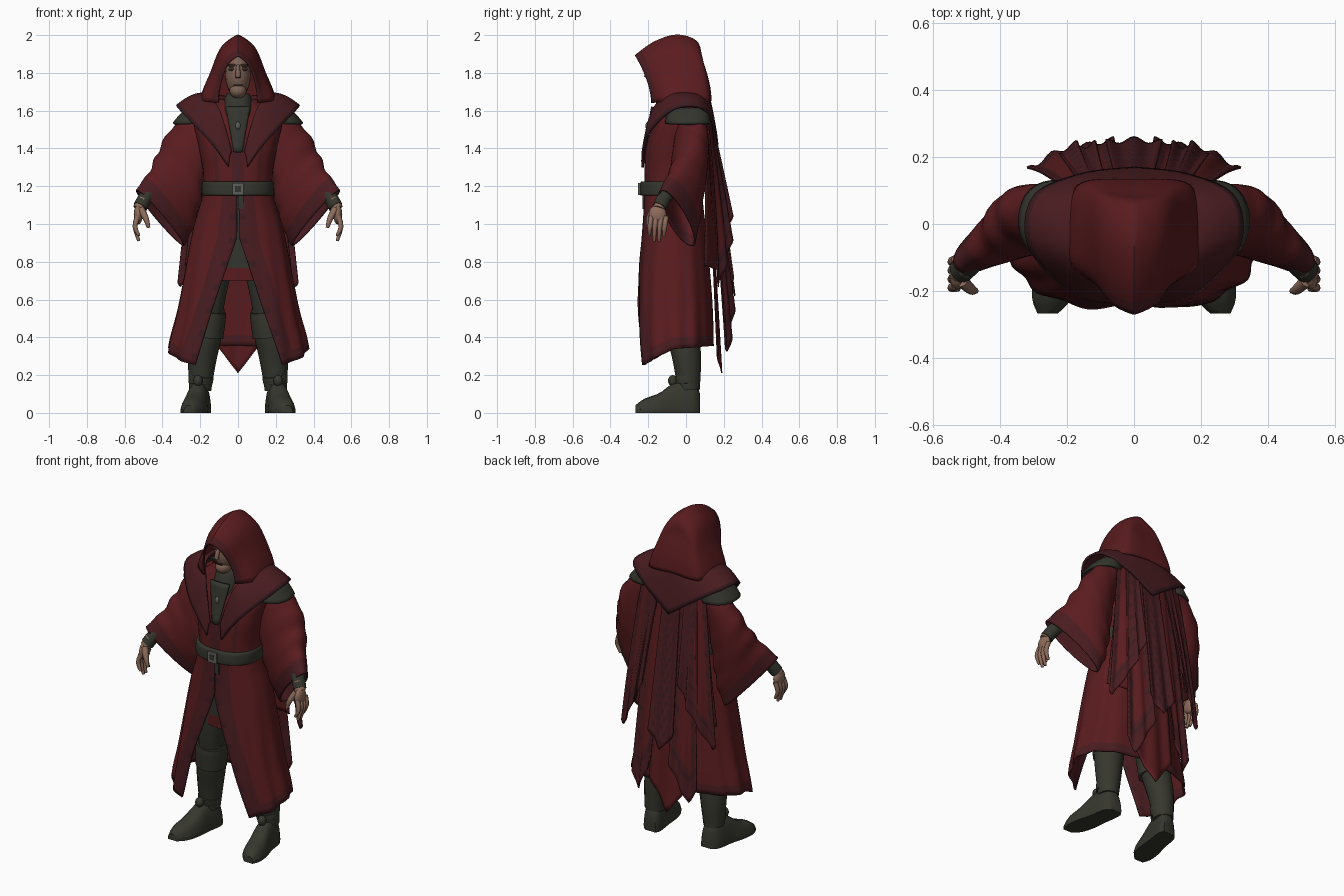
import bpy, bmesh
from math import sin, cos, pi, copysign
from mathutils import Vector

cube = bpy.data.objects.get("Cube")
if cube:
    bpy.data.objects.remove(cube)


def material(name, rgb):
    m = bpy.data.materials.new(name)
    m.use_nodes = True
    m.diffuse_color = (*rgb, 1)
    bsdf = m.node_tree.nodes["Principled BSDF"]
    bsdf.inputs["Base Color"].default_value = (*rgb, 1)
    bsdf.inputs["Roughness"].default_value = 0.8
    return m


RED = material("robe red", (0.102, 0.0115, 0.0135))
TRIM = material("dark red trim", (0.066, 0.0115, 0.0145))
EMBROIDERY = material("embroidery", (0.042, 0.011, 0.014))
GREEN = material("dark green cloth", (0.034, 0.036, 0.026))
LEATHER = material("boot leather", (0.037, 0.038, 0.027))
SKIN = material("skin", (0.27, 0.15, 0.105))
FACE = material("weathered face", (0.21, 0.12, 0.085))
DARK = material("dark brown", (0.04, 0.022, 0.018))
METAL = material("buckle metal", (0.12, 0.12, 0.105))


def spline(rows, t):
    """Smooth curve through evenly spaced rows."""
    n = len(rows) - 1
    i = min(int(t * n), n - 1)
    s = t * n - i
    a, b, c, d = (rows[max(0, min(n, i + k))] for k in (-1, 0, 1, 2))
    return [q + s * ((r - p) / 2 + s * (p - 2.5 * q + 2 * r - w / 2 + s * (1.5 * (q - r) + (w - p) / 2)))
            for p, q, r, w in zip(a, b, c, d)]


def sheet(name, f, nu, nv, mats, rule=None, closed=False, thick=0, caps=False):
    """Grid surface from f(u, v); closed wraps u."""
    bm = bmesh.new()
    cols = nu if closed else nu + 1
    g = [[bm.verts.new(f(i / nu, j / nv)) for i in range(cols)] for j in range(nv + 1)]
    for j in range(nv):
        for i in range(nu):
            k = (i + 1) % cols
            face = bm.faces.new((g[j][i], g[j][k], g[j + 1][k], g[j + 1][i]))
            if rule:
                face.material_index = rule((i + 0.5) / nu, (j + 0.5) / nv)
    if caps:
        bm.faces.new(g[0])
        bm.faces.new(g[-1])
    bmesh.ops.remove_doubles(bm, verts=bm.verts, dist=1e-5)
    bmesh.ops.recalc_face_normals(bm, faces=bm.faces)
    return finish(name, bm, mats, thick)


def finish(name, bm, mats, thick=0):
    me = bpy.data.meshes.new(name)
    bm.to_mesh(me)
    bm.free()
    ob = bpy.data.objects.new(name, me)
    bpy.context.collection.objects.link(ob)
    for m in mats:
        me.materials.append(m)
    bpy.ops.object.select_all(action='DESELECT')
    ob.select_set(True)
    bpy.context.view_layer.objects.active = ob
    bpy.ops.object.shade_smooth_by_angle(angle=0.8)
    if thick:
        mod = ob.modifiers.new("thickness", 'SOLIDIFY')
        mod.thickness, mod.offset = thick, 0
    return ob


def tube(name, pts, mat, sides=12, steps=10):
    """Round limb through (x, y, z, radius) points."""
    def f(u, v):
        p = spline(pts, v)
        t = Vector(spline(pts, min(1, v + .02))[:3]) - Vector(spline(pts, max(0, v - .02))[:3])
        a = t.cross((0, 1, 0.1)).normalized()
        b = t.cross(a).normalized()
        return Vector(p[:3]) + p[3] * (cos(2 * pi * u) * a + sin(2 * pi * u) * b)
    return sheet(name, f, sides, steps, [mat], closed=True, caps=True)


def ellipsoid(name, at, size, mat):
    bm = bmesh.new()
    bmesh.ops.create_uvsphere(bm, u_segments=20, v_segments=12, radius=1)
    for v in bm.verts:
        v.co = Vector(at) + Vector(size) * v.co
    return finish(name, bm, [mat])


def block(name, at, size, mat):
    bm = bmesh.new()
    bmesh.ops.create_cube(bm, size=1)
    for v in bm.verts:
        v.co = Vector(at) + Vector(size) * v.co
    return finish(name, bm, [mat])


def around(a, rx, yf, yb):
    """Rounded body section; a = 0 faces front."""
    s, c = sin(a), cos(a)
    return (rx * copysign(abs(s) ** 0.85, s), (yf + yb) / 2 - (yb - yf) / 2 * copysign(abs(c) ** 0.85, c))


def loft(name, rows, mats, rule=None, caps=True):
    """Body of rounded sections given as (z, half width, front, back)."""
    def f(u, v):
        z, *section = spline(rows, v)
        return (*around(2 * pi * u, *section), z)
    return sheet(name, f, 48, 16, mats, rule, True, caps=caps)


# Hood: arches from the front rim to the nape
hood_rows = [(-.268, 1.89, -.18, 1.64, .105, .09, .055), (-.17, 1.96, -.12, 1.65, .185, .122, .075),
             (-.05, 1.998, -.02, 1.65, .198, .137, .085), (.055, 1.965, .08, 1.65, .185, .135, .085),
             (.08, 1.88, .125, 1.65, .14, .11, .072), (.095, 1.83, .13, 1.66, 0, 0, 0)]


def hood(u, v):
    ay, az, by, bz, w0, w1, w2 = spline(hood_rows, v)
    s = 1 - abs(2 * u - 1)
    w = spline([(w0,), (w1,), (w2,), (0,)], s)[0]
    h = 1 - (1 - s) ** 1.55
    return (copysign(w, u - .5), by + (ay - by) * h ** 1.7, bz + (az - bz) * h)


sheet("hood", hood, 32, 22, [RED, TRIM], lambda u, v: int(v < .1), thick=.01)

# Head and face
ellipsoid("head", (0, -.095, 1.79), (.068, .095, .12), FACE)
ellipsoid("chin", (0, -.14, 1.705), (.045, .05, .04), FACE)
tube("nose", [(0, -.185, 1.84, .009), (0, -.203, 1.8, .013), (0, -.21, 1.775, .013)], FACE)
block("mouth", (0, -.186, 1.735), (.045, .009, .006), DARK)
for side, sx in (("left", 1), ("right", -1)):
    ellipsoid(side + "_eye", (sx * .03, -.172, 1.82), (.021, .01, .01), DARK)
    ellipsoid(side + "_eyebrow", (sx * .032, -.171, 1.84), (.025, .01, .007), DARK)

# Neck scarf with a tongue down the chest
loft("scarf", [(1.69, .06, -.13, 0), (1.65, .075, -.155, .03), (1.57, .085, -.175, .04), (1.48, .06, -.175, .03)], [GREEN])
sheet("scarf_tongue", lambda u, v: ((u - .5) * (.13 - .09 * v), -.172 - .045 * v - .008 * cos((u - .5) * pi), 1.62 - .24 * v),
      8, 8, [GREEN], thick=.01)
ellipsoid("scarf_pin", (0, -.203, 1.52), (.013, .012, .02), METAL)


# Coat body with darker front bands
def coat_rule(u, v):
    d = min(u, 1 - u)
    return 1 if d < .03 or .085 < d < .11 else 0


loft("coat_body", [(1.66, .11, -.11, .1), (1.57, .23, -.155, .11), (1.42, .21, -.21, .11), (1.28, .185, -.22, .1),
                   (1.14, .18, -.22, .08)], [RED, TRIM], coat_rule)

# Tunic under the coat
loft("tunic", [(1.1, .15, -.14, .06), (.92, .165, -.15, .06), (.7, .175, -.145, .06)], [GREEN, RED],
     lambda u, v: int(v > .8))

# Long skirt, open at the front
skirt_rows = [(.178, -.215, .08), (.235, -.228, .1), (.275, -.25, .12), (.315, -.262, .135), (.365, -.255, .14)]


def skirt(u, v):
    rx, yf, yb = spline(skirt_rows, v)
    z = 1.18 - v * .84
    gap = max(.004, .37 * (.97 - z)) / rx
    a0 = gap ** (1 / .85) * 1.05
    a = a0 + u * (2 * pi - 2 * a0)
    k = 1 + .022 * v * sin(13 * a)
    x, y = around(a, rx * k, yf * k, yb * k)
    return (x, y, z - v * cos(a) * (.105 if cos(a) > 0 else .015))


def skirt_rule(u, v):
    d = min(u, 1 - u)
    return 2 if d < .02 and int(v * 30) % 4 == 0 else int(d < .065 or v > .92)


sheet("coat_skirt", skirt, 96, 30, [RED, TRIM, EMBROIDERY], skirt_rule, thick=.01)

# Belt, buckle and hanging end
loft("belt", [(1.15, .182, -.235, .09), (1.16, .19, -.245, .095), (1.215, .19, -.243, .095), (1.225, .182, -.233, .09)], [GREEN])
block("buckle", (0, -.245, 1.185), (.06, .016, .065), METAL)
block("buckle_center", (0, -.251, 1.185), (.03, .008, .03), GREEN)
block("belt_end", (.015, -.224, 1.12), (.03, .012, .08), GREEN)

# Mantle: lapels at the front, wide shoulders, point at the back
inner = [(.035, -.217, 1.38), (.065, -.2, 1.5), (.1, -.17, 1.61), (.15, -.09, 1.68), (.16, .02, 1.69), (.11, .1, 1.68), (0, .12, 1.67)]
outer = [(.05, -.23, 1.3), (.12, -.225, 1.4), (.21, -.185, 1.5), (.315, -.06, 1.61), (.3, .08, 1.615), (.16, .145, 1.53), (0, .165, 1.42)]


def mantle(u, v):
    t = 1 - abs(2 * u - 1)
    p = Vector(spline(inner, t)).lerp(Vector(spline(outer, t)), v)
    p.z += .02 * sin(pi * v)
    p.x *= copysign(1, u - .5) if t < 1 else 0
    return p


sheet("mantle", mantle, 56, 10, [TRIM, EMBROIDERY], lambda u, v: int(v > .9), thick=.014)

sleeve_top = [(.2, .04, 1.61), (.33, .03, 1.52), (.41, 0, 1.39), (.46, -.06, 1.28), (.535, -.125, 1.18)]
sleeve_low = [(.17, .02, 1.4), (.19, .02, 1.27), (.21, .02, 1.11), (.245, .03, .98), (.29, .03, .885)]
for side, sx in (("left", 1), ("right", -1)):
    # Wide hanging sleeve
    def sleeve(u, v):
        a, b = Vector(spline(sleeve_top, v)), Vector(spline(sleeve_low, v))
        h = spline([(.085,), (.1,), (.1,), (.085,), (.06,)], v)[0]
        p = (a + b) / 2 + (a - b) / 2 * cos(2 * pi * u) + Vector((.4, .9, 0)) * h * sin(2 * pi * u)
        p += (b - a).normalized() * .008 * sin(v * 28) * sin(pi * v)
        return (sx * p.x, p.y, p.z)
    sheet(side + "_sleeve", sleeve, 32, 24, [RED, TRIM], lambda u, v: int(v > .83), True, thick=.01)

    # Layered shoulder guard under the mantle
    def guard(u, v):
        a = pi * u
        return (sx * (.2 + (.06 + .08 * v) * sin(a) ** .6), .01 - (.095 + .02 * v) * cos(a), 1.61 - .08 * v ** 1.3)
    sheet(side + "_shoulder_guard", guard, 20, 6, [GREEN], thick=.016)

    # Forearm, cuff and hand
    def limb(name, pts, mat, **kw):
        tube(side + "_" + name, [(sx * x, y, z, r) for x, y, z, r in pts], mat, **kw)
    limb("cuff", [(.44, -.07, 1.19, .034), (.485, -.11, 1.145, .038), (.518, -.14, 1.09, .038)], GREEN)
    limb("wrist", [(.5, -.13, 1.13, .03), (.525, -.145, 1.08, .032)], SKIN)
    ellipsoid(side + "_palm", (sx * .528, -.15, 1.05), (.024, .046, .052), SKIN)
    for i, tip in enumerate((.94, .91, .91, .935)):
        y = -.188 + i * .026
        limb("finger_%d" % (i + 1), [(.532, y + .005, 1.04, .014), (.545, y - .003, .985, .013), (.525, y - .006, tip, .008)],
             SKIN, sides=8, steps=6)
    limb("thumb", [(.515, -.17, 1.08, .02), (.488, -.195, 1.03, .016), (.473, -.2, .98, .009)], SKIN, sides=8, steps=6)

    # Trousers and boots
    limb("trouser_leg", [(.085, -.04, 1.05, .09), (.11, -.04, .85, .095), (.145, -.045, .62, .08), (.165, -.02, .42, .07)], GREEN)
    limb("boot_shaft", [(.15, -.03, .56, .08), (.17, -.015, .42, .085), (.19, .005, .28, .075), (.2, .015, .12, .058)], LEATHER)
    limb("boot_cuff", [(.152, -.035, .54, .088), (.157, -.03, .5, .092), (.166, -.025, .4, .088)], LEATHER)
    limb("boot_strap", [(.193, .0, .2, .064), (.197, .005, .175, .066), (.2, .005, .15, .062)], LEATHER)
    ellipsoid(side + "_boot_knot", (sx * .212, -.07, .17), (.025, .025, .03), LEATHER)

    # Foot, flat underneath, toes turned out
    foot_rows = [(.075, .19, .035, .1), (.04, .2, .058, .16), (-.06, .215, .06, .16), (-.14, .23, .068, .105),
                 (-.22, .245, .06, .075), (-.268, .258, .03, .04)]

    def foot(u, v):
        y, x, w, top = spline(foot_rows, v)
        c, s = cos(2 * pi * u), sin(2 * pi * u)
        return (sx * (x + w * copysign(abs(c) ** .7, c)), y, max(0, top * s) + (.018 if abs(c) > .98 else 0))
    sheet(side + "_foot", foot, 20, 14, [LEATHER], closed=True, caps=True)


# Back cape: layered hanging strips with pointed ends
def strip(name, x0, x1, w0, w1, tip, depth, lean, drop, rule, y0=.11):
    def f(u, v):
        s = 2 * u - 1
        x = x0 + (x1 - x0) * v ** .8 + s * (w0 + (w1 - w0) * v)
        z = 1.57 + (tip + drop * abs(s - lean) - 1.57) * v
        y = y0 + (depth - y0) * v + .009 * cos(2 * pi * s) * v - x * x * (.4 + .7 * v)
        return (x, y, z)
    sheet(name, f, 16, 32, [RED, TRIM, EMBROIDERY], rule, thick=.007)


def edged(u, v):
    d = abs(2 * u - 1)
    if d > .5 or v > .85:
        return 2 if int(v * 32) % 4 == 0 and d < .85 else 1
    return 0


def plain(u, v):
    return int(abs(2 * u - 1) > .85)


def embroidered(u, v):
    d = abs(2 * u - 1)
    return 1 if d > .75 else 1 + int((int(v * 32) + int(d * 6)) % 3 == 0)


strip("cape_lining", 0, 0, .19, .28, .75, .175, 0, .03, plain, .105)
strip("cape_center_long", 0, 0, .08, .13, .21, .18, 0, .17, plain)
strip("cape_center_embroidered", 0, 0, .055, .085, .62, .25, 0, .1, embroidered, .13)
for side, sx in (("left", 1), ("right", -1)):
    strip(side + "_cape_middle", sx * .09, sx * .14, .055, .08, .32, .255, sx * .4, .16, edged, .12)
    strip(side + "_cape_outer", sx * .16, sx * .245, .05, .075, .66, .272, sx * .8, .14, edged, .13)
    strip(side + "_cape_embroidered", sx * .12, sx * .17, .04, .055, .85, .255, sx * .6, .12, embroidered, .135)
